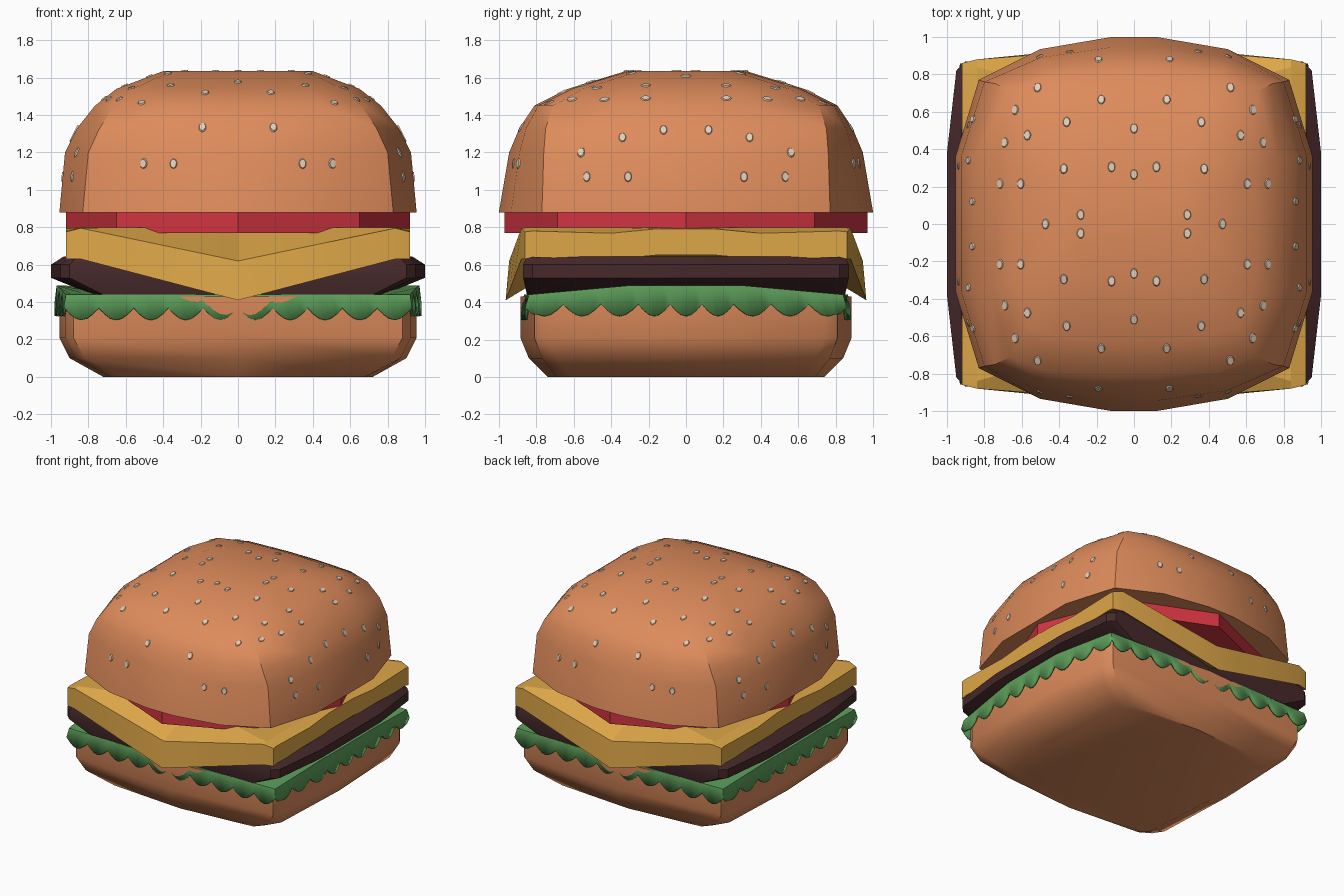
import bpy, bmesh, math
from mathutils import Vector, Matrix
from mathutils.bvhtree import BVHTree

if "Cube" in bpy.data.objects:
    bpy.data.objects.remove(bpy.data.objects["Cube"], do_unlink=True)


def material(name, rgb):
    m = bpy.data.materials.new(name)
    m.use_nodes = True
    m.diffuse_color = (*rgb, 1)
    m.node_tree.nodes["Principled BSDF"].inputs["Base Color"].default_value = (*rgb, 1)
    return m


BUN = material("toasted bun", (0.73, 0.26, 0.105))
CHEESE = material("cheese yellow", (0.73, 0.385, 0.065))
TOMATO = material("tomato red", (0.64, 0.035, 0.052))
PATTY = material("patty brown", (0.062, 0.022, 0.024))
LETTUCE = material("lettuce green", (0.115, 0.36, 0.107))
SEED = material("sesame cream", (0.76, 0.62, 0.48))


def finish(name, bm, mat, smooth=None):
    bmesh.ops.recalc_face_normals(bm, faces=bm.faces)
    me = bpy.data.meshes.new(name)
    bm.to_mesh(me)
    bm.free()
    ob = bpy.data.objects.new(name, me)
    bpy.context.collection.objects.link(ob)
    me.materials.append(mat)
    if smooth:
        bpy.ops.object.select_all(action="DESELECT")
        ob.select_set(True)
        bpy.context.view_layer.objects.active = ob
        bpy.ops.object.shade_smooth_by_angle(angle=math.radians(smooth))
    return ob


def mirror_outline(quarter):
    """Quarter outline, from the +y axis to the +x axis, mirrored to a full loop."""
    half = quarter + [(x, -y) for x, y in reversed(quarter)]
    full = half + [(-x, y) for x, y in reversed(half)]
    return [p for i, p in enumerate(full) if p != full[i - 1]]


def loft(rings, cap_ends=(True, True)):
    """Skin closed loops of 3D points and cap the ends."""
    bm = bmesh.new()
    loops = [[bm.verts.new(p) for p in r] for r in rings]
    n = len(loops[0])
    for a, b in zip(loops, loops[1:]):
        for i in range(n):
            j = (i + 1) % n
            bm.faces.new((a[i], a[j], b[j], b[i]))
    for loop, cap in zip((loops[0], loops[-1]), cap_ends):
        if cap:
            bm.faces.new(loop)
    return bm


def stack(layers):
    """Loft horizontal mirrored outlines given as (z, quarter outline)."""
    return loft([[(x, y, z) for x, y in mirror_outline(q)] for z, q in layers])


# Bottom bun
side = [(0, .885), (.88, .81), (.925, .74), (.955, 0)]
finish("bottom_bun", stack([
    (0, [(0, .74), (.62, .69), (.68, .62), (.72, 0)]),
    (.1, [(0, .84), (.82, .77), (.87, .69), (.9, 0)]),
    (.21, side), (.43, side)]), BUN, 35)

# Lettuce: a sheet with a scalloped hanging skirt
corners = [(0, .865), (.92, .84), (.97, .25)]
outline = mirror_outline(corners)
top, hem = [], []
for k, (x0, y0) in enumerate(outline):
    x1, y1 = outline[(k + 1) % len(outline)]
    length = math.hypot(x1 - x0, y1 - y0)
    lobes = max(2, round(length / .18))
    steps = lobes * 6
    for s in range(steps):
        t = s / steps
        x, y = x0 + (x1 - x0) * t, y0 + (y1 - y0) * t
        rise = .05 * min(1, max(0, (.84 - abs(y)) / .55))
        wave = abs(math.sin(math.pi * lobes * t))
        low = .31 if abs(y) > .8 else .33
        top.append((x, y, .44 + rise))
        hem.append((x * 1.012, y * 1.022, low + .06 - .065 * wave))
lettuce = finish("lettuce", loft([hem, top], (False, True)), LETTUCE, 30)
thick = lettuce.modifiers.new("leaf thickness", "SOLIDIFY")
thick.thickness = .015

# Patty
rim = [(0, .87), (.9, .87), (.95, .82), (1, .38)]
finish("patty", stack([
    (.44, [(0, .85), (.72, .85), (.76, .8), (.78, .36)]),
    (.53, rim), (.6, rim),
    (.645, [(0, .85), (.86, .85), (.9, .8), (.93, .38)])]), PATTY, 30)

# Cheese slice: front and back edges sag in the middle
columns = []
for x in (-.92, -.84, -.42, -.2, 0, .2, .42, .84, .92):
    u = min(1, abs(x) / .84)
    outer = abs(x) > .9
    edge_y = .945 - .065 * u - (.02 if outer else 0)
    in_y = .6 + .24 * u - (.02 if outer else 0)
    edge_z = .62 + .175 * u - (.02 if outer else 0)
    in_z = .77 + .03 * min(1, abs(x) / .25) - (.02 if outer else 0)
    ripple = .012 if outer else 0
    profile = [(-edge_y, edge_z), (-in_y, in_z), (-.4, in_z - ripple), (-.15, in_z + ripple),
               (.15, in_z + ripple), (.4, in_z - ripple), (in_y, in_z), (edge_y, edge_z)]
    under = []
    for i, (y, z) in enumerate(profile):
        if i in (0, 7):
            under.append((y * (1.02 - .02 * u), .41 + .22 * u))
        else:
            under.append((y, z - .14))
    columns.append([(x, y, z) for y, z in profile + under[::-1]])
finish("cheese_slice", loft(columns), CHEESE, 12)

# Tomato slice
ring = [(.92 * math.sin(i * math.pi / 4), .97 * math.cos(i * math.pi / 4)) for i in range(8)]
finish("tomato_slice", loft([[(x, y, z) for x, y in ring] for z in (.77, .89)]), TOMATO)

# Top bun
crown = stack([
    (.88, [(.12, 1), (.5, .935), (.83, .77), (.955, .36)]),
    (1.2, [(.12, .945), (.5, .89), (.8, .76), (.925, .36)]),
    (1.33, [(.12, .89), (.48, .855), (.74, .75), (.86, .36)]),
    (1.45, [(.12, .81), (.45, .79), (.66, .71), (.765, .36)]),
    (1.54, [(.1, .63), (.38, .61), (.56, .55), (.65, .3)]),
    (1.635, [(.1, .32), (.25, .3), (.36, .25), (.4, .12)])])
bmesh.ops.recalc_face_normals(crown, faces=crown.faces)
surface = BVHTree.FromBMesh(crown)
finish("top_bun", crown, BUN, 35)

# Sesame seeds: thin oval plates dropped onto the crown
seeds = bmesh.new()


def add_seed(origin, direction, up):
    hit, normal, _, _ = surface.ray_cast(Vector(origin), Vector(direction))
    if hit is None:
        return
    side_axis = Vector(up).cross(normal).normalized()
    long_axis = normal.cross(side_axis)
    frame = Matrix((side_axis, long_axis, normal)).transposed().to_4x4()
    place = Matrix.Translation(hit + normal * .002) @ frame @ Matrix.Diagonal((.021, .029, 1, 1))
    bmesh.ops.create_cone(seeds, cap_ends=True, segments=10, radius1=1, radius2=.8,
                          depth=.008, matrix=place)


def mirrored(a, b):
    return {(s * a, t * b) for s in (-1, 1) for t in (-1, 1)}


for a, b in [(0, .51), (.175, .665), (.36, .545), (.515, .73), (.635, .61), (.57, .475),
             (.69, .435), (.12, .305), (0, .265), (.375, .295), (.605, .215), (.715, .215),
             (.285, .05), (.473, 0)]:
    for x, y in mirrored(a, b):
        add_seed((x, y, 3), (0, 0, -1), (0, 1, 0))
for a, z in [(.19, 1.335), (.345, 1.14), (.505, 1.14)]:
    for x, s in mirrored(a, 1):
        add_seed((x, 3 * s, z), (0, -s, 0), (0, 0, 1))
for b, z in [(.12, 1.32), (.34, 1.28), (.31, 1.07), (.53, 1.07), (.56, 1.2)]:
    for s, y in mirrored(1, b):
        add_seed((3 * s, y, z), (-s, 0, 0), (0, 0, 1))
finish("sesame_seeds", seeds, SEED)
